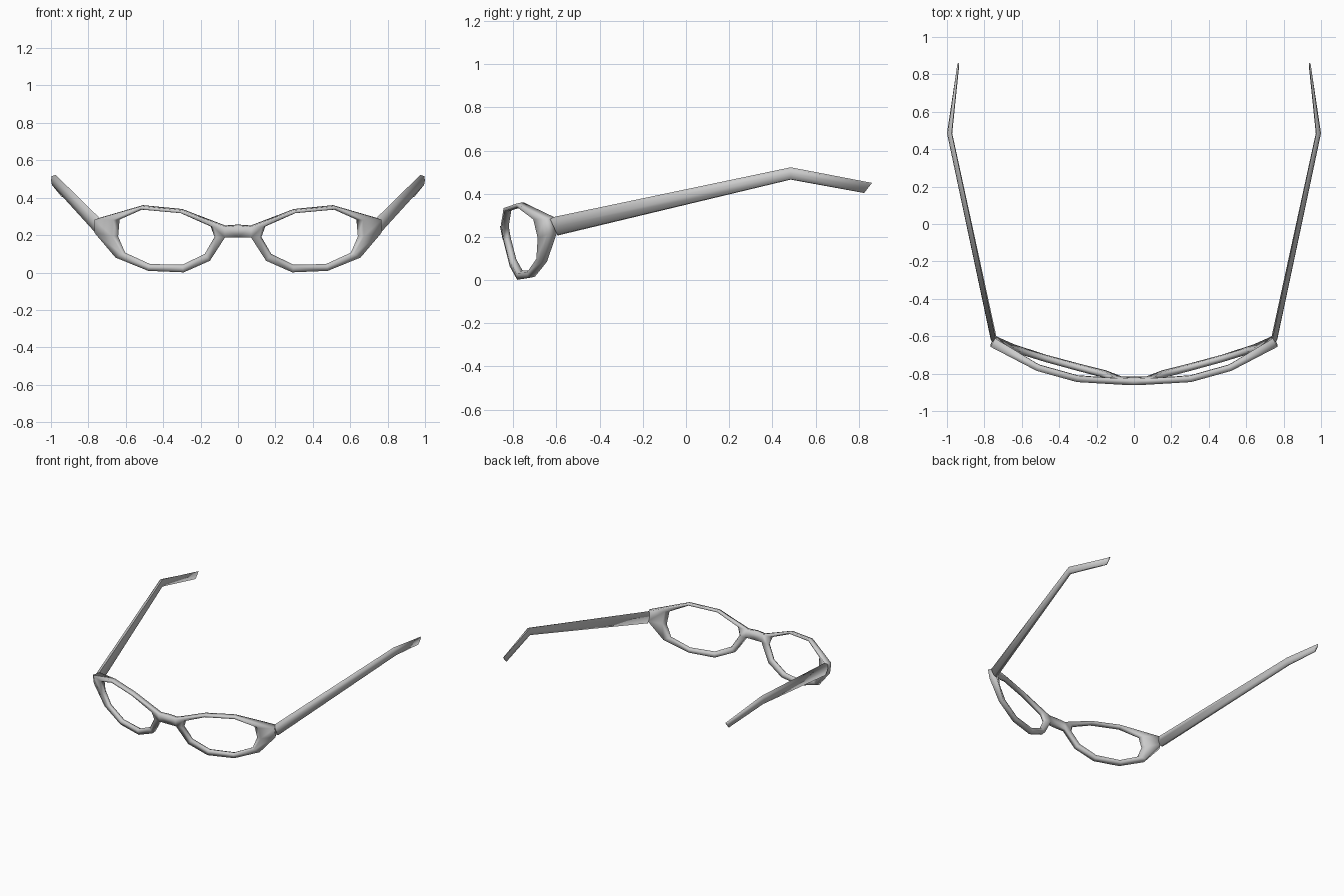
import bpy
import bmesh
import math
from mathutils import Vector

if "Cube" in bpy.data.objects:
    bpy.data.objects.remove(bpy.data.objects["Cube"])


def make(name, verts, faces):
    # Half mesh, mirrored across x = 0
    me = bpy.data.meshes.new(name)
    bm = bmesh.new()
    vs = [bm.verts.new(v) for v in verts]
    for f in faces:
        bm.faces.new([vs[i] for i in f])
    bmesh.ops.recalc_face_normals(bm, faces=bm.faces)
    bm.to_mesh(me)
    bm.free()
    ob = bpy.data.objects.new(name, me)
    bpy.context.collection.objects.link(ob)
    mod = ob.modifiers.new("mirror", 'MIRROR')
    mod.use_clip = True
    bpy.ops.object.select_all(action='DESELECT')
    ob.select_set(True)
    bpy.context.view_layer.objects.active = ob
    bpy.ops.object.shade_smooth_by_angle(angle=math.radians(100))
    return ob


def surface(x, z, depth):
    # Point on the wrapped, tilted front; depth 0 = front skin, 1 = back skin
    p = Vector((x, -0.862 + 0.36 * x * x + 0.2 * (0.25 - z), z))
    t = 0.052 if x > 0.7 else 0.034
    return p + Vector((-0.72 * x, 1, 0.2)).normalized() * t * depth


# Lens rim outlines (x, z), from the bridge over the top to the hinge and back
outer = [(0.07, 0.245), (0.305, 0.333), (0.52, 0.354), (0.767, 0.283), (0.767, 0.212),
         (0.655, 0.08), (0.48, 0.009), (0.29, 0.001), (0.15, 0.063), (0.07, 0.187)]
inner = [(0.148, 0.243), (0.31, 0.314), (0.52, 0.333), (0.64, 0.28), (0.648, 0.19),
         (0.61, 0.103), (0.475, 0.042), (0.3, 0.039), (0.18, 0.096), (0.127, 0.187)]
n = len(outer)
# The rim's inner side is bevelled to a ridge halfway through its thickness
shoulder = [(a + (c - a) * 0.22, b + (d - b) * 0.22)
            for (a, b), (c, d) in zip(inner, outer)]
rings = [(outer, 0), (shoulder, 0), (inner, 0.5), (shoulder, 1), (outer, 1)]
verts = [surface(x, z, d) for ring, d in rings for x, z in ring]
faces = []
for r in range(5):
    a, b = r * n, (r + 1) % 5 * n
    for i in range(n):
        j = (i + 1) % n
        if r == 4 and i == n - 1:
            continue                        # left open for the bridge
        faces.append((a + i, a + j, b + j, b + i))

# Half bridge
c = len(verts)
verts += [surface(0, z, d) for d in (0, 1) for z in (0.25, 0.187)]
ft, fb, bt, bb = 0, n - 1, 4 * n, 5 * n - 1
faces += [(ft, fb, c + 1, c), (bt, bb, c + 3, c + 2),
          (ft, c, c + 2, bt), (fb, bb, c + 3, c + 1)]
make("front_frame", verts, faces)

# Temple arms: (inner x, outer x, top y, top z, bottom y, bottom z)
stations = [(0.733, 0.767, -0.632, 0.288, -0.595, 0.206),
            (0.972, 1.0, 0.485, 0.522, 0.485, 0.465),
            (0.935, 0.946, 0.862, 0.45, 0.825, 0.403)]
# Section: position across the width, position down the height
section = [(0.1, 0), (0.85, 0.12), (1, 0.5), (0.8, 0.95), (0.2, 1), (0, 0.5)]
verts, faces = [], []
for xi, xo, yt, zt, yb, zb in stations:
    for u, v in section:
        verts.append((xi + (xo - xi) * u, yt + (yb - yt) * v, zt + (zb - zt) * v))
m = len(section)
for s in range(len(stations) - 1):
    for i in range(m):
        j = (i + 1) % m
        faces.append((s * m + i, s * m + j, s * m + m + j, s * m + m + i))
faces += [tuple(range(m)), tuple(range(2 * m, 3 * m))]
make("temple_arms", verts, faces)
